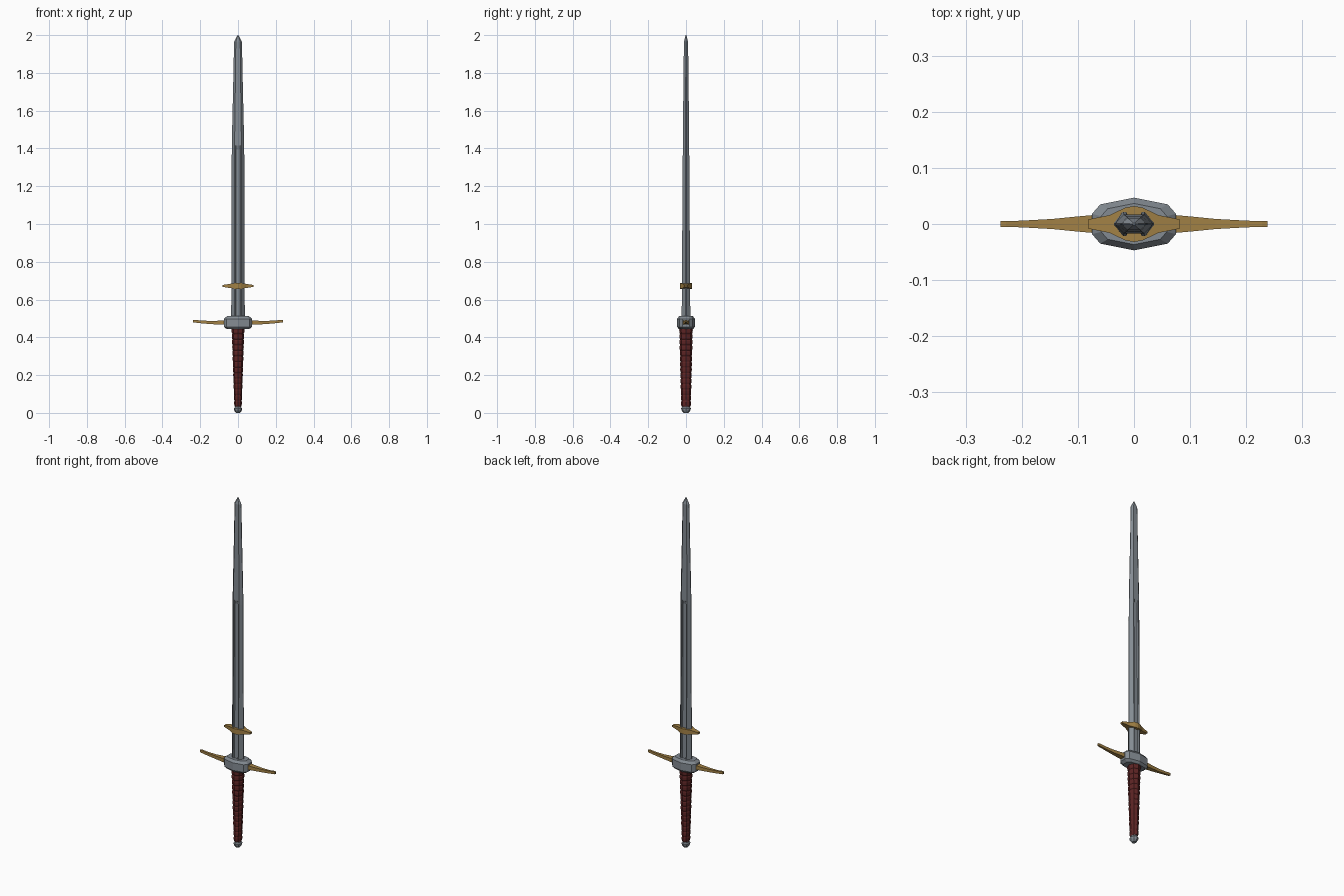
import bpy, bmesh, math
from mathutils import Vector

if "Cube" in bpy.data.objects:
    bpy.data.objects.remove(bpy.data.objects["Cube"])


def material(name, rgb):
    m = bpy.data.materials.new(name)
    m.diffuse_color = (*rgb, 1)
    m.use_nodes = True
    m.node_tree.nodes["Principled BSDF"].inputs["Base Color"].default_value = m.diffuse_color
    return m


STEEL = material("steel", (0.23, 0.26, 0.29))
GOLD = material("brass", (0.36, 0.22, 0.06))
LEATHER = material("dark red leather", (0.11, 0.018, 0.018))


def loft(name, rings, mat):
    """Skin a list of equal-sized rings of points and cap both ends."""
    bm = bmesh.new()
    loops = [[bm.verts.new(p) for p in r] for r in rings]
    n = len(rings[0])
    for a, b in zip(loops, loops[1:]):
        for i in range(n):
            j = (i + 1) % n
            bm.faces.new((a[i], a[j], b[j], b[i]))
    bm.faces.new(loops[0][::-1])
    bm.faces.new(loops[-1])
    bmesh.ops.remove_doubles(bm, verts=bm.verts, dist=1e-5)
    bmesh.ops.recalc_face_normals(bm, faces=bm.faces)
    me = bpy.data.meshes.new(name)
    bm.to_mesh(me)
    bm.free()
    me.materials.append(mat)
    ob = bpy.data.objects.new(name, me)
    bpy.context.collection.objects.link(ob)
    return ob


def oval(z, rx, ry, n=8):
    return [Vector((rx * math.cos(math.tau * i / n), ry * math.sin(math.tau * i / n), z))
            for i in range(n)]


# Blade: bevelled section with a fuller sunk into both faces
def blade_ring(z, w, t, depth):
    s, f, e = 0.55 * w, 0.4 * w, 0.1 * t
    half = [(w, e), (s, t), (f, t), (f * 0.75, t - depth), (0, t - depth),
            (-f * 0.75, t - depth), (-f, t), (-s, t), (-w, e)]
    return [(x, y, z) for x, y in half] + [(-x, -y, z) for x, y in half]


loft("blade", [blade_ring(*r) for r in (
    (0.49, 0.036, 0.023, 0.007), (1.395, 0.033, 0.017, 0.006), (1.415, 0.033, 0.017, 0),
    (1.80, 0.024, 0.013, 0), (1.965, 0.021, 0.011, 0), (2.0, 0.002, 0.002, 0))], STEEL)


# Guard block: six-sided plan with chamfered top and bottom
def block_ring(z, k):
    pts = [(0.075, 0.018), (0.06, 0.035), (0, 0.047), (-0.06, 0.035), (-0.075, 0.018)]
    return [(x * k, y * k, z) for x, y in pts] + [(-x * k, -y * k, z) for x, y in pts]


loft("guard_block", [block_ring(z, k) for z, k in (
    (0.443, 0.78), (0.455, 1), (0.498, 1), (0.512, 0.78))], STEEL)


# Crossguard arms: tapering bars with flared tips
def bar_ring(x, hy, z0, z1):
    return [(x, -hy, z0), (x, hy, z0), (x, hy, z1), (x, -hy, z1)]


for name, s in (("left_quillon", -1), ("right_quillon", 1)):
    loft(name, [bar_ring(s * x, y, a, b) for x, y, a, b in (
        (0.06, 0.017, 0.466, 0.490), (0.10, 0.0135, 0.468, 0.488), (0.145, 0.009, 0.470, 0.487),
        (0.20, 0.006, 0.475, 0.489), (0.228, 0.005, 0.478, 0.493), (0.238, 0.005, 0.480, 0.492))], GOLD)

# Small upper guard around the blade
loft("upper_guard", [bar_ring(x, y, 0.672 - h, 0.672 + h) for x, y, h in (
    (-0.082, 0.008, 0.005), (-0.043, 0.016, 0.011), (-0.016, 0.029, 0.015), (0, 0.032, 0.015),
    (0.016, 0.029, 0.015), (0.043, 0.016, 0.011), (0.082, 0.008, 0.005))], GOLD)

# Grip: wrapped leather, stepped ridges
rings, turns = [], 14
for i in range(turns):
    for k, bulge in ((0, 0.94), (0.25, 1.03), (0.75, 1.03)):
        t = (i + k) / turns
        rings.append(oval(0.035 + 0.413 * t, (0.019 + 0.014 * t) * bulge, (0.025 + 0.010 * t) * bulge))
loft("grip", rings + [oval(0.448, 0.032, 0.034)], LEATHER)

# Pommel: faceted cap
loft("pommel", [oval(z, x, y) for z, x, y in (
    (0, 0.011, 0.013), (0.012, 0.020, 0.023), (0.024, 0.022, 0.026), (0.030, 0.017, 0.020),
    (0.040, 0.017, 0.020))], STEEL)
